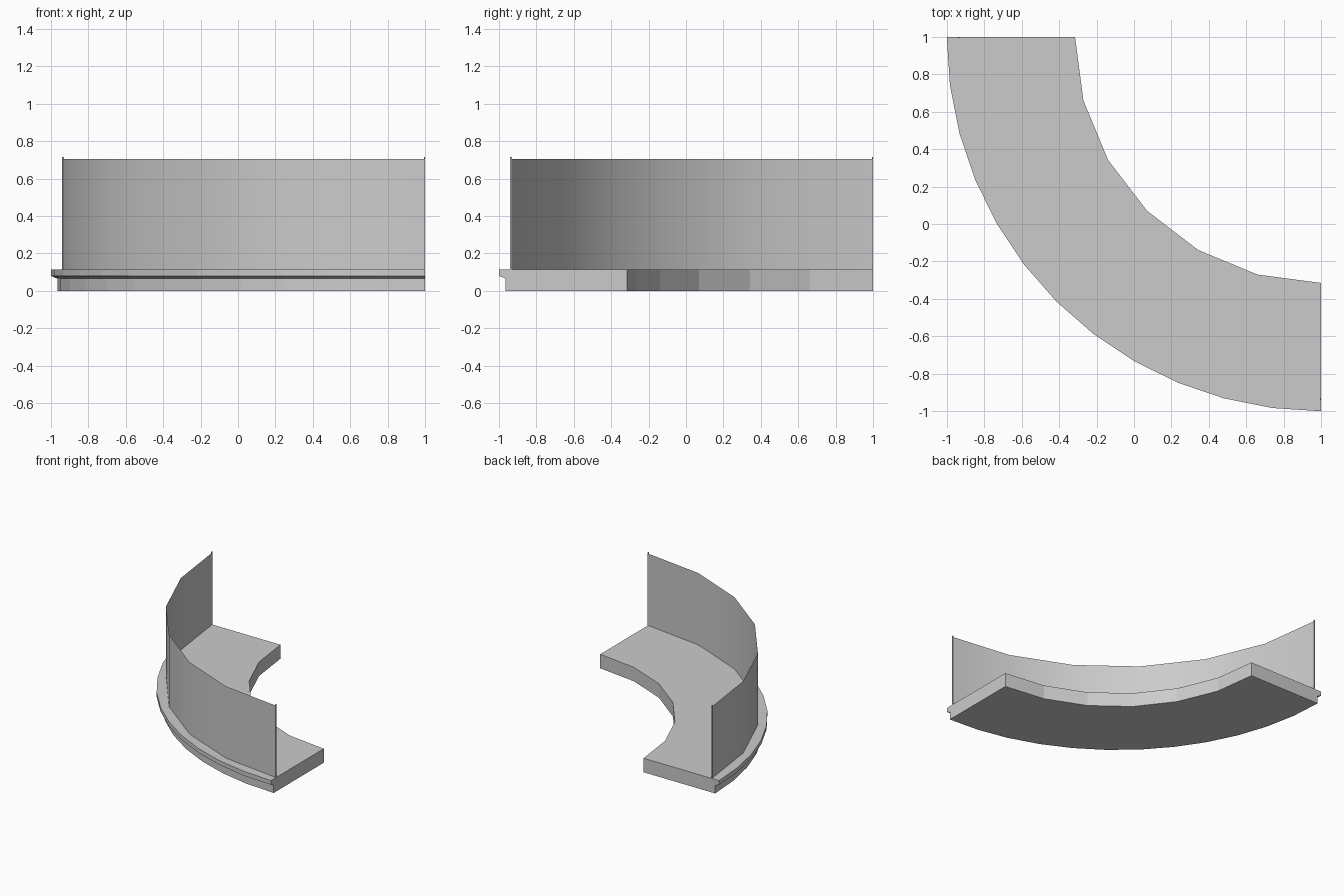
import bpy
import bmesh
from math import cos, sin, pi

cube = bpy.data.objects.get("Cube")
if cube:
    bpy.data.objects.remove(cube, do_unlink=True)

grey = bpy.data.materials.new("light grey")
grey.use_nodes = True
color = (0.6, 0.6, 0.6, 1)
grey.diffuse_color = color
grey.node_tree.nodes["Principled BSDF"].inputs["Base Color"].default_value = color


def arc(bm, radius, z, steps):
    """Quarter circle about the corner (1, 1), from the back to the right end."""
    angles = [pi + i / steps * pi / 2 for i in range(steps + 1)]
    return [bm.verts.new((1 + radius * cos(a), 1 + radius * sin(a), z)) for a in angles]


def bridge(bm, a, b):
    for i in range(len(a) - 1):
        bm.faces.new((a[i], a[i + 1], b[i + 1], b[i]))


def finish(bm, name):
    mesh = bpy.data.meshes.new(name)
    bm.to_mesh(mesh)
    bm.free()
    mesh.materials.append(grey)
    obj = bpy.data.objects.new(name, mesh)
    bpy.context.collection.objects.link(obj)
    return obj


# Curved floor slab with a projecting lip along its outer edge
bm = bmesh.new()
profile = [(1.965, 0), (1.965, 0.065), (2, 0.08), (2, 0.115)]
rings = [arc(bm, r, z, 12) for r, z in profile]
for low, high in zip(rings, rings[1:]):
    bridge(bm, low, high)
inner_low, inner_high = (arc(bm, 1.315, z, 6) for z in (0, 0.115))
bridge(bm, inner_high, inner_low)
for outer, inner in ((rings[-1], inner_high), (rings[0], inner_low)):
    for i in range(6):
        bm.faces.new((*outer[2 * i:2 * i + 3], inner[i + 1], inner[i]))
for end in (0, -1):
    bm.faces.new([ring[end] for ring in rings] + [inner_high[end], inner_low[end]])
bmesh.ops.recalc_face_normals(bm, faces=bm.faces)
finish(bm, "floor_slab")

# Thin curved wall
bm = bmesh.new()
bridge(bm, arc(bm, 1.935, 0.115, 6), arc(bm, 1.935, 0.705, 6))
wall = finish(bm, "curved_wall")
for face in wall.data.polygons:
    face.use_smooth = True

# Slim posts closing both ends of the wall
for name, x, y, sx, sy in (("back_post", -0.935, 0.997, 0.01, 0.006),
                           ("right_post", 0.997, -0.935, 0.006, 0.01)):
    bm = bmesh.new()
    bmesh.ops.create_cube(bm, size=1)
    bmesh.ops.scale(bm, vec=(sx, sy, 0.6), verts=bm.verts)
    bmesh.ops.translate(bm, vec=(x, y, 0.415), verts=bm.verts)
    finish(bm, name)
